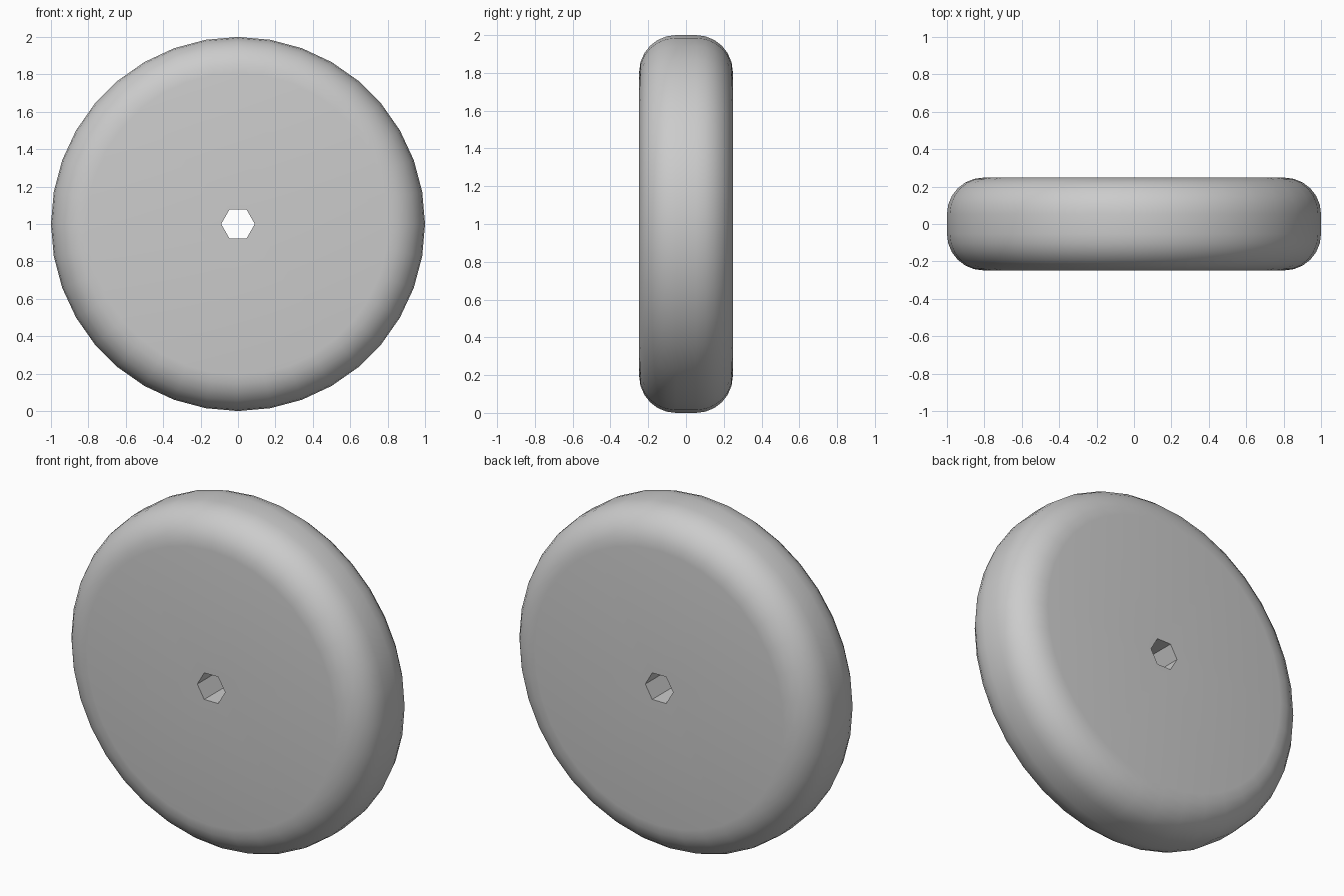
import bpy, bmesh
from math import cos, sin, pi, radians

if "Cube" in bpy.data.objects:
    bpy.data.objects.remove(bpy.data.objects["Cube"], do_unlink=True)

SIDES, HOLE_SIDES, STEPS = 36, 6, 6
RADIUS, HALF, ROUND, HOLE = 1.0, 0.248, 0.195, 0.09

grey = bpy.data.materials.new("plain_grey")
grey.use_nodes = True
colour = (0.6, 0.6, 0.6, 1)
grey.diffuse_color = colour
grey.node_tree.nodes["Principled BSDF"].inputs["Base Color"].default_value = colour

bm = bmesh.new()


def ring(radius, y, count):
    angles = [2 * pi * i / count for i in range(count)]
    return [bm.verts.new((radius * cos(a), y, 1 + radius * sin(a))) for a in angles]


def bridge(a, b):
    n = len(a)
    for i in range(n):
        j = (i + 1) % n
        bm.faces.new((a[i], a[j], b[j], b[i]))


# Rounded tread: quarter arcs from the front face over to the back face
arc = [(RADIUS - ROUND + ROUND * sin(t), HALF - ROUND + ROUND * cos(t))
       for t in (pi / 2 * i / STEPS for i in range(STEPS + 1))]
profile = [(r, -y) for r, y in arc] + list(reversed(arc))
rings = [ring(r, y, SIDES) for r, y in profile]
for a, b in zip(rings, rings[1:]):
    bridge(a, b)

# Hexagonal axle hole, and flat side walls divided into one wedge per hole side
holes = [ring(HOLE, y, HOLE_SIDES) for y in (-HALF, HALF)]
bridge(*holes)
span = SIDES // HOLE_SIDES
for rim, hole in ((rings[0], holes[0]), (rings[-1], holes[1])):
    for k in range(HOLE_SIDES):
        outer = [rim[(k * span + i) % SIDES] for i in range(span + 1)]
        bm.faces.new(outer + [hole[(k + 1) % HOLE_SIDES], hole[k]])

bmesh.ops.recalc_face_normals(bm, faces=bm.faces)
mesh = bpy.data.meshes.new("wheel")
bm.to_mesh(mesh)
bm.free()
mesh.materials.append(grey)
wheel = bpy.data.objects.new("wheel", mesh)
bpy.context.collection.objects.link(wheel)

# Smooth tread with a crisp hole
bpy.context.view_layer.objects.active = wheel
wheel.select_set(True)
bpy.ops.object.shade_smooth_by_angle(angle=radians(30))
